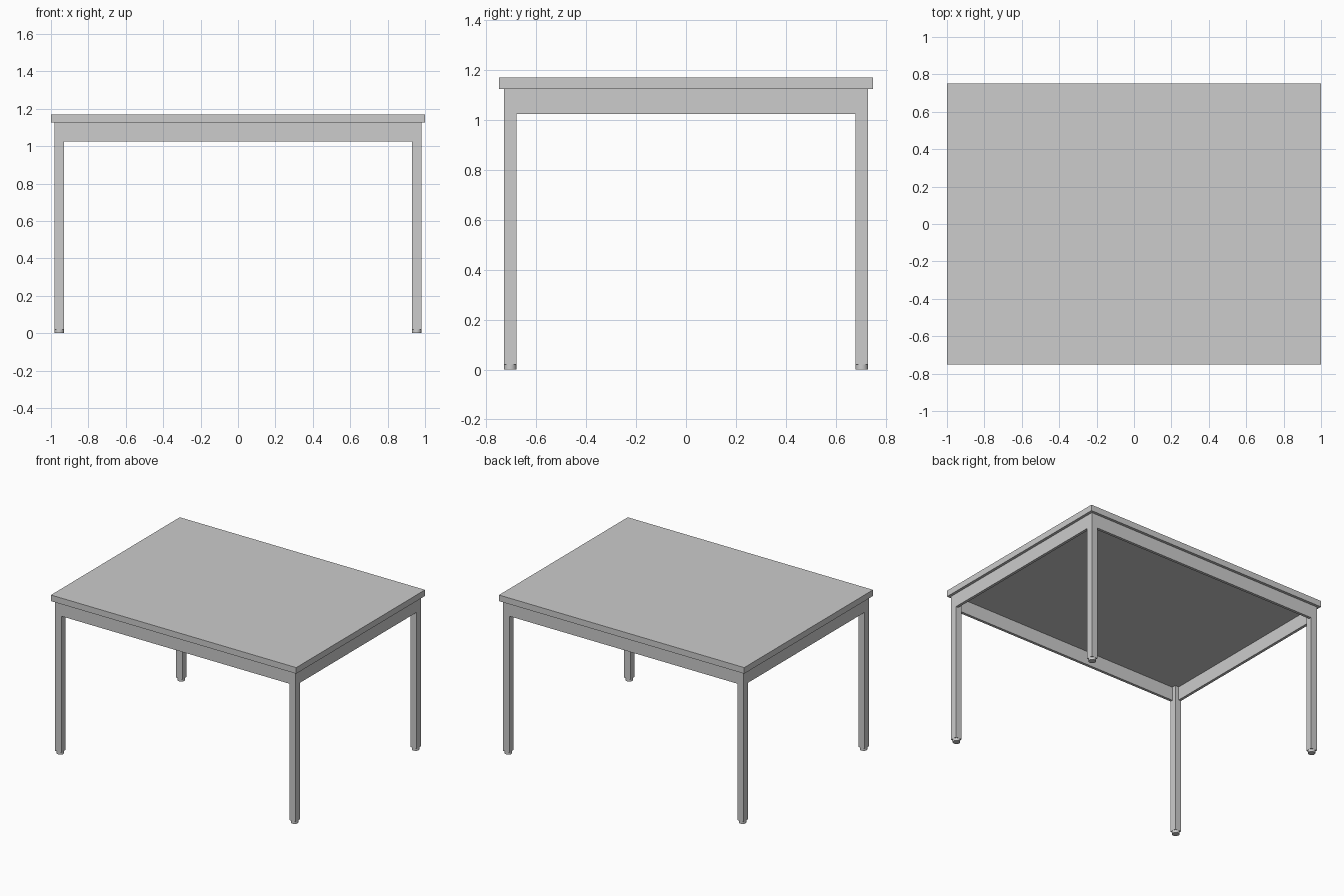
import bpy

cube = bpy.data.objects.get("Cube")
if cube:
    bpy.data.objects.remove(cube, do_unlink=True)

GREY = (0.604, 0.604, 0.604, 1.0)
grey = bpy.data.materials.new("light_grey")
grey.use_nodes = True
grey.diffuse_color = GREY
grey.node_tree.nodes["Principled BSDF"].inputs["Base Color"].default_value = GREY

# Main dimensions
HALF_X, HALF_Y = 0.98, 0.73       # outer faces of the frame
LEG = 0.05
FOOT_H = 0.02
APRON_LOW, APRON_TOP, TOP = 1.025, 1.125, 1.17
APRON_T = 0.02
OVERHANG = 0.02


def finish(name):
    obj = bpy.context.object
    obj.name = name
    obj.data.name = name
    obj.data.materials.append(grey)
    return obj


def box(name, low, high):
    center = [(a + b) / 2 for a, b in zip(low, high)]
    bpy.ops.mesh.primitive_cube_add(size=1, location=center)
    obj = finish(name)
    obj.scale = [b - a for a, b in zip(low, high)]
    bpy.ops.object.transform_apply(location=False, rotation=False, scale=True)
    return obj


# Tabletop slab
x, y = HALF_X + OVERHANG, HALF_Y + OVERHANG
box("tabletop", (-x, -y, APRON_TOP), (x, y, TOP))

# Legs, each on a short round foot
for sx, side in ((-1, "right"), (1, "left")):
    for sy, end in ((-1, "front"), (1, "back")):
        cx, cy = sx * (HALF_X - LEG / 2), sy * (HALF_Y - LEG / 2)
        r = LEG / 2
        box(f"{end}_{side}_leg", (cx - r, cy - r, FOOT_H), (cx + r, cy + r, APRON_TOP))
        bpy.ops.mesh.primitive_cylinder_add(vertices=24, radius=r, depth=FOOT_H,
                                            location=(cx, cy, FOOT_H / 2))
        finish(f"{end}_{side}_foot")
        bpy.ops.object.shade_smooth_by_angle()

# Apron rails between the legs, flush with their outer faces
inner_x, inner_y = HALF_X - LEG, HALF_Y - LEG
for s, end, side in ((-1, "front", "right"), (1, "back", "left")):
    ya, yb = sorted((s * HALF_Y, s * (HALF_Y - APRON_T)))
    box(f"{end}_apron", (-inner_x, ya, APRON_LOW), (inner_x, yb, APRON_TOP))
    xa, xb = sorted((s * HALF_X, s * (HALF_X - APRON_T)))
    box(f"{side}_apron", (xa, -inner_y, APRON_LOW), (xb, inner_y, APRON_TOP))
